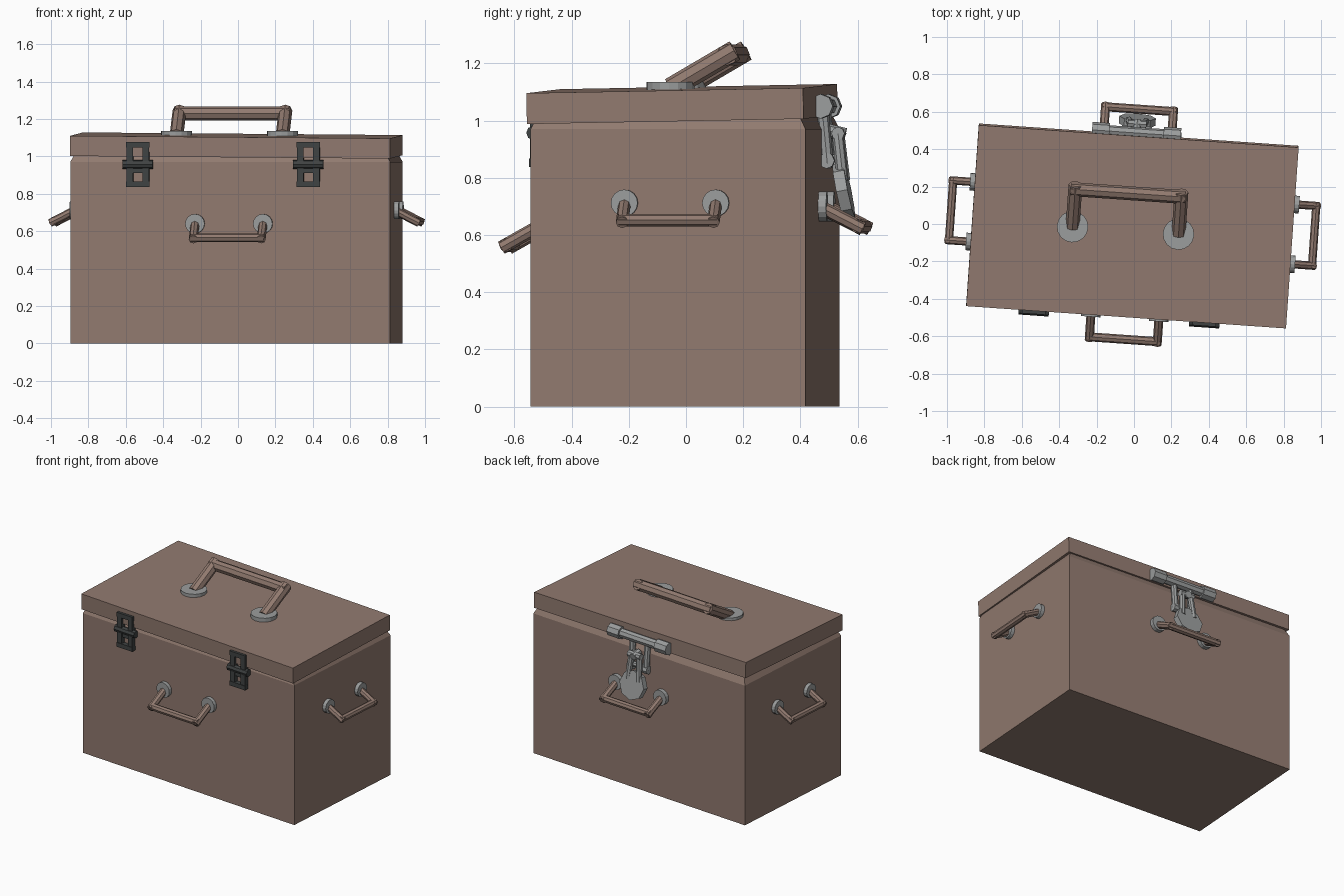
import bpy
import bmesh
from math import radians
from mathutils import Matrix, Vector

old = bpy.data.objects.get("Cube")
if old:
    bpy.data.objects.remove(old, do_unlink=True)

# The whole chest is turned slightly about the vertical axis
ROOT = Matrix.Translation((-0.008, -0.003, 0)) @ Matrix.Rotation(radians(-4), 4, 'Z')


def material(name, r, g, b):
    m = bpy.data.materials.new(name)
    m.use_nodes = True
    m.diffuse_color = (r, g, b, 1)
    m.node_tree.nodes["Principled BSDF"].inputs["Base Color"].default_value = (r, g, b, 1)
    return m


brown = material("brown", 0.285, 0.195, 0.16)
steel = material("light grey metal", 0.33, 0.34, 0.34)
iron = material("dark grey metal", 0.05, 0.055, 0.055)


def finish(bm, name, mats):
    bmesh.ops.recalc_face_normals(bm, faces=bm.faces)
    mesh = bpy.data.meshes.new(name)
    bm.to_mesh(mesh)
    bm.free()
    for m in mats:
        mesh.materials.append(m)
    ob = bpy.data.objects.new(name, mesh)
    bpy.context.collection.objects.link(ob)
    ob.matrix_world = ROOT
    return ob


def paint(verts, index):
    for f in {f for v in verts for f in v.link_faces}:
        f.material_index = index


def add_box(bm, centre, size, index=0, tilt=Matrix()):
    m = Matrix.Translation(centre) @ tilt @ Matrix.Diagonal((*size, 1))
    verts = bmesh.ops.create_cube(bm, size=1, matrix=m)["verts"]
    paint(verts, index)
    return verts


def add_rod(bm, a, b, r, index=0, sides=8):
    a, b = Vector(a), Vector(b)
    turn = (b - a).to_track_quat('Z', 'Y').to_matrix().to_4x4()
    m = Matrix.Translation((a + b) / 2) @ turn
    verts = bmesh.ops.create_cone(bm, cap_ends=True, segments=sides, radius1=r, radius2=r,
                                  depth=(b - a).length, matrix=m)["verts"]
    paint(verts, index)


W, D = 1.714, 0.964

# Box body with a chamfered shoulder under the lid
bm = bmesh.new()
add_box(bm, (0, 0, 0.485), (W, D, 0.97))
top = max(bm.faces, key=lambda f: f.calc_center_median().z)
bmesh.ops.inset_region(bm, faces=[top], thickness=0.035, depth=0)
bmesh.ops.translate(bm, verts=top.verts, vec=(0, 0, 0.05))
finish(bm, "chest_body", [brown])

# Lid, sitting a little crooked
bm = bmesh.new()
crooked = Matrix.Rotation(radians(1.07), 4, 'X') @ Matrix.Rotation(radians(0.47), 4, 'Y')
add_box(bm, (0, -0.011, 1.058), (W, D + 0.006, 0.108), 0, crooked)
finish(bm, "lid", [brown])


# Carrying handle: two mounting discs, two arms and a grip
def handle(name, base, normal, along, reach, half, r, disc_r, disc_t, sides=16):
    bm = bmesh.new()
    base, normal, along, reach = map(Vector, (base, normal, along, reach))
    for s in (-1, 1):
        foot = base + along * (s * half)
        add_rod(bm, foot - normal * 0.01, foot + normal * disc_t, disc_r, 1, sides)
        add_rod(bm, foot, foot + reach + reach.normalized() * r * 0.8, r)
    grip = along * (half + r * 0.6)
    add_rod(bm, base + reach - grip, base + reach + grip, r)
    finish(bm, name, [brown, steel])


handle("top_handle", (-0.035, -0.034, 1.113), (0, 0, 1), (1, 0, 0),
       (0, 0.2, 0.117), 0.284, 0.037, 0.084, 0.022)
handle("front_handle", (-0.006, -D / 2, 0.64), (0, -1, 0), (1, 0, 0),
       (0, -0.133, -0.075), 0.182, 0.024, 0.052, 0.025)
handle("back_handle", (-0.006, D / 2, 0.70), (0, 1, 0), (1, 0, 0),
       (0, 0.136, -0.07), 0.182, 0.024, 0.052, 0.028)
for side, s in (("left", 1), ("right", -1)):
    handle(side + "_handle", (s * W / 2, 0.008, 0.712), (s, 0, 0), (0, 1, 0),
           (s * 0.116, 0, -0.06), 0.16, 0.022, 0.047, 0.025)

# Front latches: ladder-like frames with a wide middle pin
for side, x in (("left", 0.42), ("right", -0.494)):
    bm = bmesh.new()
    for s in (-1, 1):
        add_box(bm, (x + s * 0.043, -0.494, 0.957), (0.036, 0.034, 0.235))
        add_box(bm, (x, -0.494, 0.957 + s * 0.105), (0.125, 0.04, 0.03))
    add_box(bm, (x, -0.49, 0.93), (0.07, 0.026, 0.04))
    add_rod(bm, (x - 0.081, -0.497, 0.957), (x + 0.081, -0.497, 0.957), 0.025)
    finish(bm, side + "_latch", [iron])

# Hinge barrel on the back of the lid, with thicker end caps
CX = -0.013
bm = bmesh.new()
add_rod(bm, (CX - 0.235, 0.49, 1.05), (CX + 0.235, 0.49, 1.05), 0.031)
for s in (-1, 1):
    add_rod(bm, (CX + s * 0.145, 0.49, 1.05), (CX + s * 0.238, 0.49, 1.05), 0.043)
finish(bm, "clasp_barrel", [steel])

# Hasp links hanging from the barrel
bm = bmesh.new()
for s in (-1, 1):
    x = CX + s * 0.06
    add_rod(bm, (x, 0.485, 1.04), (x, 0.503, 0.85), 0.021)
    add_rod(bm, (x - 0.02, 0.5, 0.86), (x + 0.02, 0.5, 0.86), 0.028)
add_rod(bm, (CX - 0.06, 0.5, 0.87), (CX + 0.06, 0.5, 0.87), 0.017)
finish(bm, "hasp_links", [steel])

# Padlock shackle and eight-sided padlock body, leaning outwards at the bottom
bm = bmesh.new()
for s in (-1, 1):
    add_rod(bm, (CX + s * 0.045, 0.555, 0.79), (CX + s * 0.03, 0.535, 0.96), 0.02)
add_rod(bm, (CX - 0.05, 0.538, 0.955), (CX + 0.05, 0.538, 0.955), 0.023)
add_rod(bm, (CX, 0.5, 0.965), (CX, 0.56, 0.95), 0.024)
finish(bm, "padlock_shackle", [steel])

bm = bmesh.new()
centre, lean = Vector((CX, 0.555, 0.755)), Vector((0, 0.98, 0.2)) * 0.02
add_rod(bm, centre - lean, centre + lean, 0.098)
finish(bm, "padlock_body", [steel])
